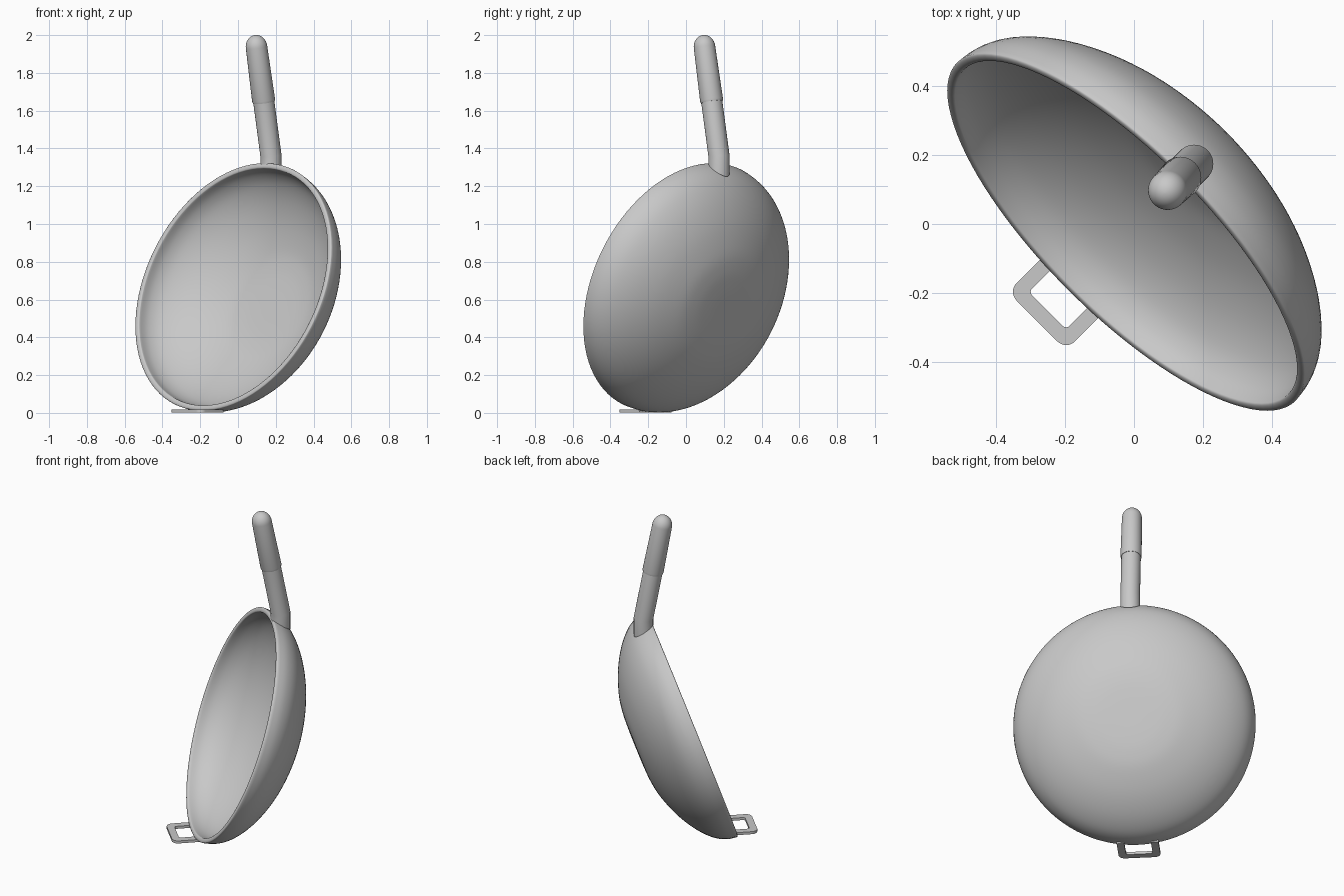
import bpy, bmesh, math
from mathutils import Vector, Matrix

if "Cube" in bpy.data.objects:
    bpy.data.objects.remove(bpy.data.objects["Cube"])

R2 = math.sqrt(0.5)


def place(s, v, z):
    """s runs along the symmetry plane, v across it, z is up."""
    return Vector(((s + v) * R2, (s - v) * R2, z))


metal = bpy.data.materials.new("grey metal")
metal.diffuse_color = (0.58, 0.58, 0.58, 1)
metal.use_nodes = True
metal.node_tree.nodes["Principled BSDF"].inputs["Base Color"].default_value = metal.diffuse_color


def finish(name, bm, angle=35):
    bmesh.ops.remove_doubles(bm, verts=bm.verts, dist=1e-5)
    bmesh.ops.recalc_face_normals(bm, faces=bm.faces)
    mesh = bpy.data.meshes.new(name)
    bm.to_mesh(mesh)
    bm.free()
    mesh.materials.append(metal)
    ob = bpy.data.objects.new(name, mesh)
    bpy.context.collection.objects.link(ob)
    bpy.ops.object.select_all(action='DESELECT')
    ob.select_set(True)
    bpy.context.view_layer.objects.active = ob
    bpy.ops.object.shade_smooth_by_angle(angle=math.radians(angle))
    return ob


def loft(bm, rings, caps=True):
    loops = [[bm.verts.new(p) for p in ring] for ring in rings]
    n = len(loops[0])
    for a, b in zip(loops, loops[1:]):
        for i in range(n):
            j = (i + 1) % n
            bm.faces.new((a[i], a[j], b[j], b[i]))
    if caps:
        bm.faces.new(loops[0][::-1])
        bm.faces.new(loops[-1])


def lathe(bm, profile, matrix, n):
    """Revolve (radius, height) points about the local z axis."""
    loft(bm, [[matrix @ Vector((r * math.cos(2 * math.pi * i / n),
                                r * math.sin(2 * math.pi * i / n), h))
               for i in range(n)] for r, h in profile])


def axis_matrix(origin, axis):
    side = place(0, 1, 0)
    up = axis.normalized()
    m = Matrix((side, up.cross(side), up)).transposed().to_4x4()
    m.translation = origin
    return m


def spline(points, steps=5):
    """Smooth curve through the points."""
    p = [Vector(q) for q in points]
    p = [2 * p[0] - p[1]] + p + [p[-1] + Vector((0, 0.06))]
    out = []
    for a, b, c, d in zip(p, p[1:], p[2:], p[3:]):
        for i in range(steps):
            t = i / steps
            out.append(0.5 * (2 * b + (c - a) * t + (2 * a - 5 * b + 4 * c - d) * t * t
                              + (3 * b - a - 3 * c + d) * t ** 3))
    return out + [p[-2]]


# Bowl: tilted round pan with a flattish base, solid wall and rounded lip
TILT = math.radians(19.8)
RIM, WALL = 0.696, 0.029
bowl_axis = place(-math.cos(TILT), 0, math.sin(TILT))
centre = place(-0.032, 0, 0.667)
outer = spline([(0.001, -0.346), (0.12, -0.345), (0.22, -0.339), (0.32, -0.320),
                (0.45, -0.271), (0.56, -0.207), (0.64, -0.136),
                (0.682, -0.068), (RIM, 0)])
inner = []
for i, q in enumerate(outer):
    d = (outer[min(i + 1, len(outer) - 1)] - outer[max(i - 1, 0)]).normalized()
    inner.append((max(q.x - d.y * WALL, 0.001), q.y + d.x * WALL))
inner = inner[:-1] + [(RIM - WALL, 0)]
lip = [(RIM - WALL / 2 * (1 - math.cos(a)), 0.007 * math.sin(a))
       for a in (math.pi * i / 8 for i in range(1, 8))]
bm = bmesh.new()
lathe(bm, [tuple(q) for q in outer] + lip + inner[::-1],
      axis_matrix(centre, bowl_axis), 96)
finish("bowl", bm, 60)

# Handle path: upright socket, then a shaft leaning over the bowl
elbow_s, elbow_z, lean = 0.247, 1.36, 0.188
axis = place(-lean, 0, 1)


def on_shaft(z):
    return place(elbow_s - lean * (z - elbow_z), 0, z)


# Shaft with its foot trimmed to the curved outside of the bowl
SIDES, SHAFT_R = 40, 0.056
rim_s = -0.032 + RIM * math.sin(TILT)
rim_z = 0.667 + RIM * math.cos(TILT)
foot, bend, top = [], [], []
shaft_end = axis_matrix(on_shaft(1.66), axis)
for i in range(SIDES):
    a = 2 * math.pi * i / SIDES
    v, ds = SHAFT_R * math.cos(a), SHAFT_R * math.sin(a)
    s = elbow_s + ds
    d = max(s - rim_s, 0)
    foot.append(place(s, v, rim_z - 0.007 - 0.36 * d - 2.8 * d * d))
    bend.append(place(s, v, elbow_z + 0.09 * ds))
    top.append(shaft_end @ Vector((v, -ds, 0)))
# Match the direction of the top ring to the bend ring
if (top[SIDES // 4] - bend[SIDES // 4]).dot(place(1, 0, 0)) < -0.1:
    top = [top[-i % SIDES] for i in range(SIDES)]
bm = bmesh.new()
loft(bm, [foot, bend, top])
finish("handle_shaft", bm, 25)

# Grip: slightly tapered sleeve with a domed end
grip_start = on_shaft(1.645)
length = (on_shaft(2.0) - grip_start).length
r0, r1, dome = 0.061, 0.057, 0.065
profile = [(0.050, 0), (r0 - 0.003, 0), (r0, 0.012)]
profile += [(max(r1 * math.cos(a), 0.001), length - dome + dome * math.sin(a))
            for a in (0.5 * math.pi * i / 12 for i in range(13))]
bm = bmesh.new()
lathe(bm, profile, axis_matrix(grip_start, axis), 40)
finish("handle_grip", bm)


# Helper loop: flat U-shaped bar with rounded corners
def u_outline(far, half, radius, steps=8):
    pts = [(-0.228, -half)]
    for i in range(steps + 1):
        a = 0.5 * math.pi * i / steps
        pts.append((far + radius - radius * math.sin(a),
                    -half + radius - radius * math.cos(a)))
    return pts + [(s, -v) for s, v in reversed(pts)]


bm = bmesh.new()
pairs = zip(u_outline(-0.399, 0.120, 0.036), u_outline(-0.356, 0.077, 0.014))
sections = []
for (so, vo), (si, vi) in pairs:
    sections.append([place(so, vo, 0.002), place(so, vo, 0.018),
                     place(si, vi, 0.018), place(si, vi, 0.002)])
loft(bm, sections)
finish("helper_loop", bm)
